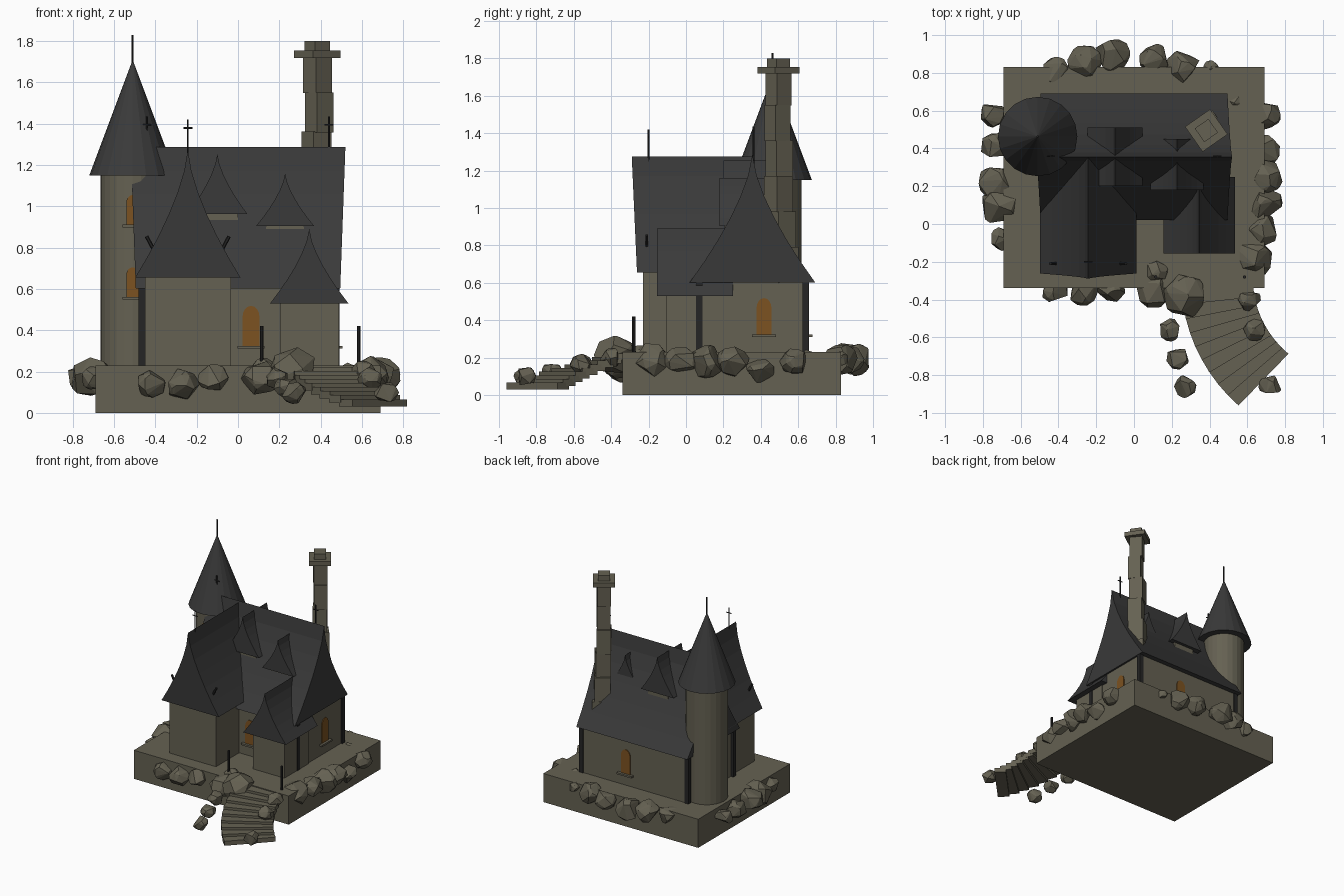
import bpy
import bmesh
import math
import random
from mathutils import Matrix, Vector

random.seed(7)
default = bpy.data.objects.get("Cube")
if default:
    bpy.data.objects.remove(default, do_unlink=True)


def material(name, colour):
    mat = bpy.data.materials.new(name)
    mat.use_nodes = True
    rgba = (*colour, 1)
    mat.diffuse_color = rgba
    mat.node_tree.nodes["Principled BSDF"].inputs["Base Color"].default_value = rgba
    return mat


STONE = material("weathered stone", (0.13, 0.12, 0.085))
SLATE = material("dark slate", (0.042, 0.042, 0.042))
IRON = material("black iron", (0.018, 0.018, 0.018))
AMBER = material("amber glass", (0.2, 0.085, 0.015))


def finish(name, bm, mat, loc=(0, 0, 0), turn=0):
    bmesh.ops.recalc_face_normals(bm, faces=bm.faces[:])
    mesh = bpy.data.meshes.new(name)
    bm.to_mesh(mesh)
    bm.free()
    mesh.materials.append(mat)
    obj = bpy.data.objects.new(name, mesh)
    obj.location = loc
    obj.rotation_euler.z = math.radians(turn)
    bpy.context.collection.objects.link(obj)
    return obj


def box(name, low, high, mat=STONE):
    low, high = Vector(low), Vector(high)
    bm = bmesh.new()
    bmesh.ops.create_cube(bm, size=1, matrix=Matrix.Diagonal((*(high - low), 1)))
    return finish(name, bm, mat, (low + high) / 2)


def block(name, centre, size, turn, mat=STONE):
    bm = bmesh.new()
    bmesh.ops.create_cube(bm, size=1, matrix=Matrix.Diagonal((*size, 1)))
    return finish(name, bm, mat, centre, turn)


def rod(name, start, end, r1, r2, sides, mat):
    start, end = Vector(start), Vector(end)
    axis = end - start
    spin = axis.to_track_quat("Z", "Y").to_matrix().to_4x4()
    bm = bmesh.new()
    bmesh.ops.create_cone(bm, cap_ends=True, segments=sides, radius1=r1, radius2=r2,
                          depth=axis.length, matrix=spin)
    return finish(name, bm, mat, (start + end) / 2)


def prism(name, profile, front, back, mat, loc, turn=0, lean=0):
    """Extrude an (x, z) outline along y; lean pushes the higher points outward."""
    top = max(z for _, z in profile)
    bm = bmesh.new()
    ends = [[bm.verts.new((x, y + s * lean * z / top, z)) for x, z in profile]
            for y, s in ((front, -1), (back, 1))]
    bm.faces.new(ends[0])
    bm.faces.new(ends[1][::-1])
    n = len(profile)
    for i in range(n):
        j = (i + 1) % n
        bm.faces.new((ends[0][i], ends[0][j], ends[1][j], ends[1][i]))
    return finish(name, bm, mat, loc, turn)


def flared_roof(name, half, height, front, back, loc, turn=0, lean=0):
    steps = 6
    side = [(half * (1 - i / steps) ** 1.5, height * i / steps) for i in range(steps)]
    outline = side + [(0, height)] + [(-x, z) for x, z in reversed(side)]
    return prism(name, outline, front, back, SLATE, loc, turn, lean)


def window(name, loc, width, height, turn=0):
    r = width / 2
    arc = [(r * math.cos(a), height - r * 1.3 + 1.3 * r * math.sin(a))
           for a in (math.pi * i / 8 for i in range(9))]
    prism(name, [(-r, 0), (r, 0)] + arc, -0.006, 0.02, AMBER, loc, turn)
    block(name + "_sill", loc, (width * 1.6, 0.05, 0.014), turn)


def finial(name, x, y, z, height=0.15):
    rod(name, (x, y, z - 0.05), (x, y, z + height), 0.005, 0.005, 6, IRON)
    bar = z + height * 0.73
    rod(name + "_bar", (x - 0.022, y, bar), (x + 0.022, y, bar), 0.004, 0.004, 6, IRON)


# Plinth and walls
box("plinth", (-0.69, -0.34, 0), (0.69, 0.83, 0.23))
box("house_walls", (-0.46, 0.065, 0.22), (0.48, 0.65, 0.62))
box("wing_walls", (-0.45, -0.23, 0.22), (-0.035, 0.2, 0.67))
box("porch_walls", (0.205, -0.105, 0.22), (0.488, 0.2, 0.55))

# Corner posts
for x in (-0.465, 0.475):
    for y in (0.07, 0.64):
        block("corner_post", (x, y, 0.42), (0.035, 0.035, 0.4), 0, IRON)

# Flared roofs
flared_roof("main_roof", 0.335, 0.685, -0.495, 0.495, (0, 0.355, 0.603), 90, 0.025)
flared_roof("wing_roof", 0.255, 0.62, -0.262, 0.33, (-0.243, 0, 0.655), 0, 0.028)
flared_roof("porch_roof", 0.19, 0.36, -0.155, 0.25, (0.345, 0, 0.53))
flared_roof("large_dormer_roof", 0.145, 0.29, 0.2, 0.51, (-0.1, 0, 0.963))
flared_roof("small_dormer_roof", 0.14, 0.255, 0.18, 0.45, (0.228, 0, 0.905))
box("large_dormer_wall", (-0.18, 0.23, 0.85), (0, 0.485, 0.97))
box("small_dormer_wall", (0.135, 0.205, 0.8), (0.32, 0.43, 0.91))

# Round tower
tx, ty = -0.51, 0.463
rod("tower", (tx, ty, 0.22), (tx, ty, 1.16), 0.155, 0.155, 24, STONE)
rod("tower_roof", (tx, ty, 1.15), (tx, ty, 1.71), 0.21, 0, 20, SLATE)
rod("tower_spike", (tx, ty, 1.66), (tx, ty, 1.83), 0.006, 0.006, 6, IRON)

# Windows
for z in (0.555, 0.905):
    window("tower_window", (tx, ty - 0.153, z), 0.062, 0.15)
window("front_window", (0.063, 0.065, 0.318), 0.082, 0.2)
window("side_window", (0.48, 0.417, 0.318), 0.08, 0.2, 90)
window("back_window", (0.08, 0.65, 0.318), 0.082, 0.2, 180)

# Crooked chimney of stacked blocks
level = 0.6
for i, (dx, dy, width) in enumerate([(0.012, 0.02, 0.125), (0.005, 0.012, 0.118),
                                     (0.01, 0.0, 0.11), (-0.004, 0.004, 0.105),
                                     (0.008, -0.006, 0.098), (0, 0, 0.1)]):
    tall = 0.19
    block("chimney_block", (0.385 + dx, 0.495 + dy, level + tall / 2),
          (width, width, tall + 0.004), 33 + 3 * (i % 3))
    level += tall
block("chimney_cap", (0.383, 0.495, 1.737), (0.162, 0.162, 0.036), 35)
block("chimney_top", (0.383, 0.495, 1.775), (0.088, 0.088, 0.05), 35)

# Iron finials, roof hooks and lamp posts
finial("wing_finial", -0.243, -0.2, 1.27)
for side in (-1, 1):
    finial("ridge_finial", side * 0.44, 0.36, 1.285)
    x = -0.243 + side * 0.16
    rod("roof_hook", (x, -0.21, 0.78), (x + side * 0.04, -0.21, 0.855), 0.009, 0.009, 6, IRON)
for x in (0.115, 0.585):
    rod("lamp_post", (x, -0.28, 0.2), (x, -0.28, 0.42), 0.009, 0.009, 8, IRON)

# Curving stairs
count = 9
for i in range(count):
    t = i / (count - 1)
    turn = 6 + 40 * t
    a = math.radians(turn)
    spot = (1.14 - 0.7 * math.cos(a), -0.29 - 0.7 * math.sin(a), 0.205 - 0.157 * t)
    block("stair_step", spot, (0.38, 0.088, 0.036), turn)


# Boulders
def boulder(x, y, z, r):
    bm = bmesh.new()
    for _ in range(26):
        v = Vector([random.gauss(0, 1) for _ in range(3)]).normalized()
        bm.verts.new((v.x * r, v.y * r, v.z * r * 0.9))
    hull = bmesh.ops.convex_hull(bm, input=bm.verts[:])
    bmesh.ops.delete(bm, geom=hull["geom_interior"], context="VERTS")
    finish("boulder", bm, STONE, (x, y, z))


PLINTH_ROCKS = {
    0.19: [(-0.41, 0.81, 0.08), (-0.26, 0.85, 0.1), (-0.12, 0.9, 0.1), (0.11, 0.87, 0.085),
           (0.26, 0.83, 0.095), (0.41, 0.82, 0.05), (0.54, 0.64, 0.06)],
    0.18: [(0.7, 0.58, 0.08), (0.7, 0.25, 0.09), (0.69, 0.11, 0.1),
           (0.68, -0.03, 0.09), (0.62, -0.18, 0.115)],
    0.14: [(0.69, 0.39, 0.085), (-0.42, -0.35, 0.075), (-0.27, -0.35, 0.085)],
    0.17: [(-0.75, 0.58, 0.07), (-0.74, 0.41, 0.08), (-0.73, 0.22, 0.1), (-0.71, 0.1, 0.11),
           (-0.7, -0.08, 0.065), (-0.12, -0.35, 0.075), (0.11, -0.35, 0.1)],
    0.21: [(0.12, -0.25, 0.065), (0.27, -0.38, 0.12)],
}
for z, rocks in PLINTH_ROCKS.items():
    for x, y, r in rocks:
        boulder(x, y, z, r)
for x, y in [(0.19, -0.56), (0.23, -0.71), (0.27, -0.86),
             (0.61, -0.4), (0.64, -0.56), (0.72, -0.86)]:
    boulder(x, y, 0.2 + (y + 0.4) * 0.22, 0.062)
